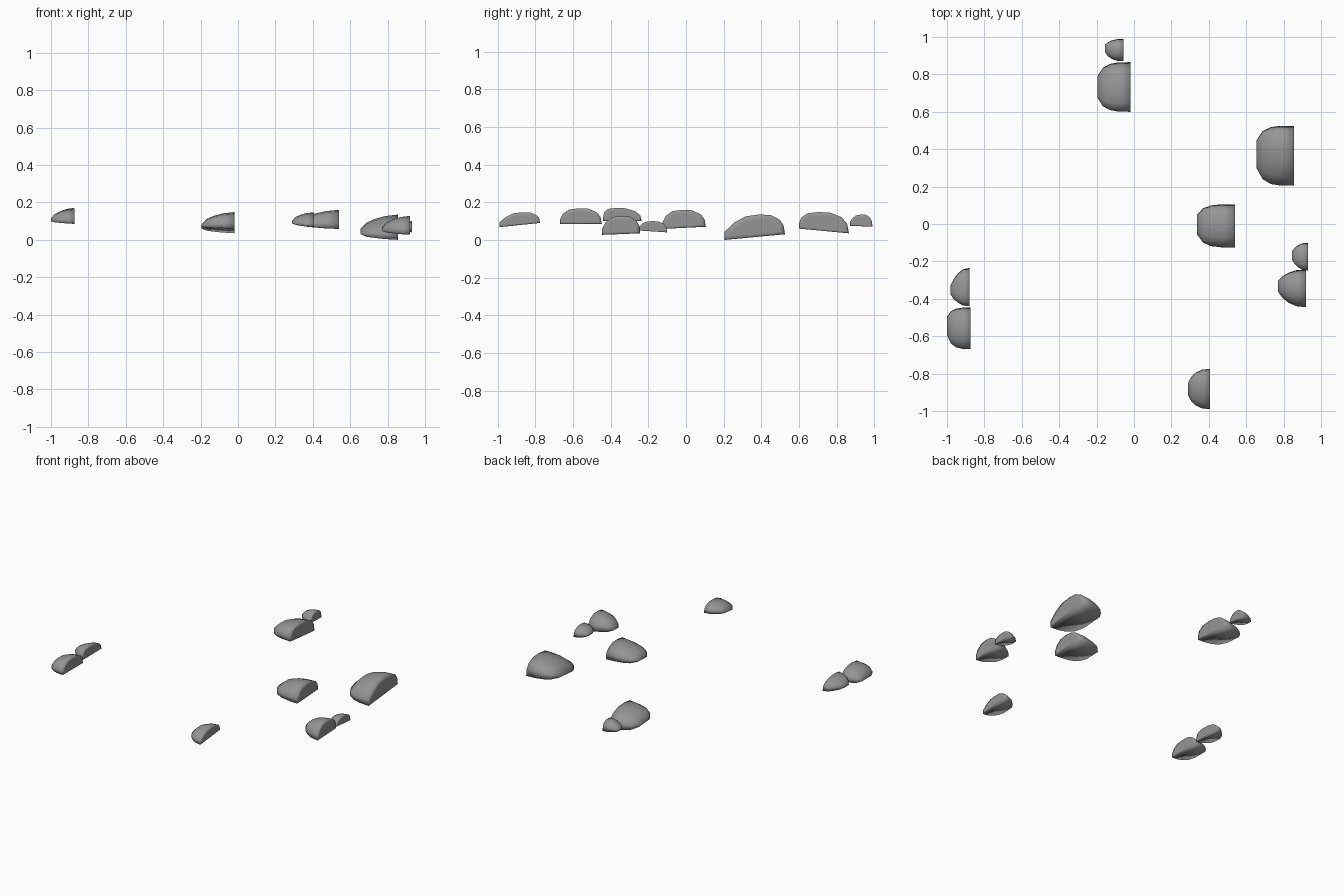
import bpy, bmesh

if "Cube" in bpy.data.objects:
    bpy.data.objects.remove(bpy.data.objects["Cube"])

# half-dome outline of a stone's flat face: (along y, height)
OUTLINE = [(0, 0), (0, .32), (.07, .66), (.22, .92), (.45, 1), (.68, .97),
           (.88, .74), (.97, .45), (1, 0)]
# sections from flat face to nose: depth, broad width, narrow width, height, bottom lift
SECTIONS = [(0, 1, 1, 1, 0), (.35, 1, .94, .93, .03), (.62, .95, .76, .80, .07),
            (.84, .80, .52, .63, .10), (1, .46, .25, .36, .17)]

grey = bpy.data.materials.new("dark_grey_rock")
grey.diffuse_color = (.3, .3, .3, 1)
grey.use_nodes = True
grey.node_tree.nodes["Principled BSDF"].inputs["Base Color"].default_value = grey.diffuse_color


def stone(name, x, y, top, base, skew=1.0, taper=0.0, nose=.5):
    """Lofted stone: flat face at x[1], rounded nose at x[0]; base = bottom z at y[0], y[1]."""
    bm = bmesh.new()
    rings = []
    for d, broad, narrow, h, lift in SECTIONS:
        w = broad + (narrow - broad) * taper
        ring = []
        for u, v in OUTLINE:
            u = u ** skew
            s = nose + (u - nose) * w
            zb = base[0] + (base[1] - base[0]) * s
            px = x[1] + (x[0] - x[1]) * d
            py = y[0] + (y[1] - y[0]) * s
            pz = zb + (top - zb) * (lift + v * (h - lift))
            ring.append(bm.verts.new((px, py, pz)))
        rings.append(ring)
    n = len(OUTLINE)
    for a, b in zip(rings, rings[1:]):
        for i in range(n):
            j = (i + 1) % n
            bm.faces.new((a[i], a[j], b[j], b[i]))
    flat = bm.faces.new(rings[0])
    bm.faces.new(rings[-1])
    bmesh.ops.recalc_face_normals(bm, faces=bm.faces[:])
    # inner ring on the flat face softens the shading at its rim
    bmesh.ops.inset_region(bm, faces=[flat], thickness=(top - base[0]) * .2)
    for f in bm.faces:
        f.smooth = True
    me = bpy.data.meshes.new(name)
    bm.to_mesh(me)
    bm.free()
    me.materials.append(grey)
    bpy.context.collection.objects.link(bpy.data.objects.new(name, me))


# rear pair
stone("rear_small_stone", (-.155, -.055), (.87, .99), .135, (.075, .07), .85, .6, .6)
stone("rear_large_stone", (-.195, -.02), (.60, .865), .148, (.06, .035), 1.2, .1)
# large right and centre stones
stone("right_large_stone", (.655, .855), (.205, .525), .135, (0, .03), .7, 0, .55)
stone("centre_stone", (.337, .54), (-.125, .105), .16, (.058, .07), 1, 0, .55)
# right pair
stone("right_small_stone", (.845, .93), (-.248, -.10), .10, (.05, .04), 1, .8, .55)
stone("right_medium_stone", (.77, .92), (-.445, -.243), .128, (.027, .035), .9, .8, .58)
# left pair
stone("left_rear_stone", (-.98, -.88), (-.44, -.235), .17, (.10, .10), 1.4, 1, .4)
stone("left_front_stone", (-1, -.873), (-.668, -.447), .168, (.085, .085), 1, .1, .6)
# front stone
stone("front_stone", (.29, .405), (-.99, -.775), .147, (.068, .09), .7, .6)
